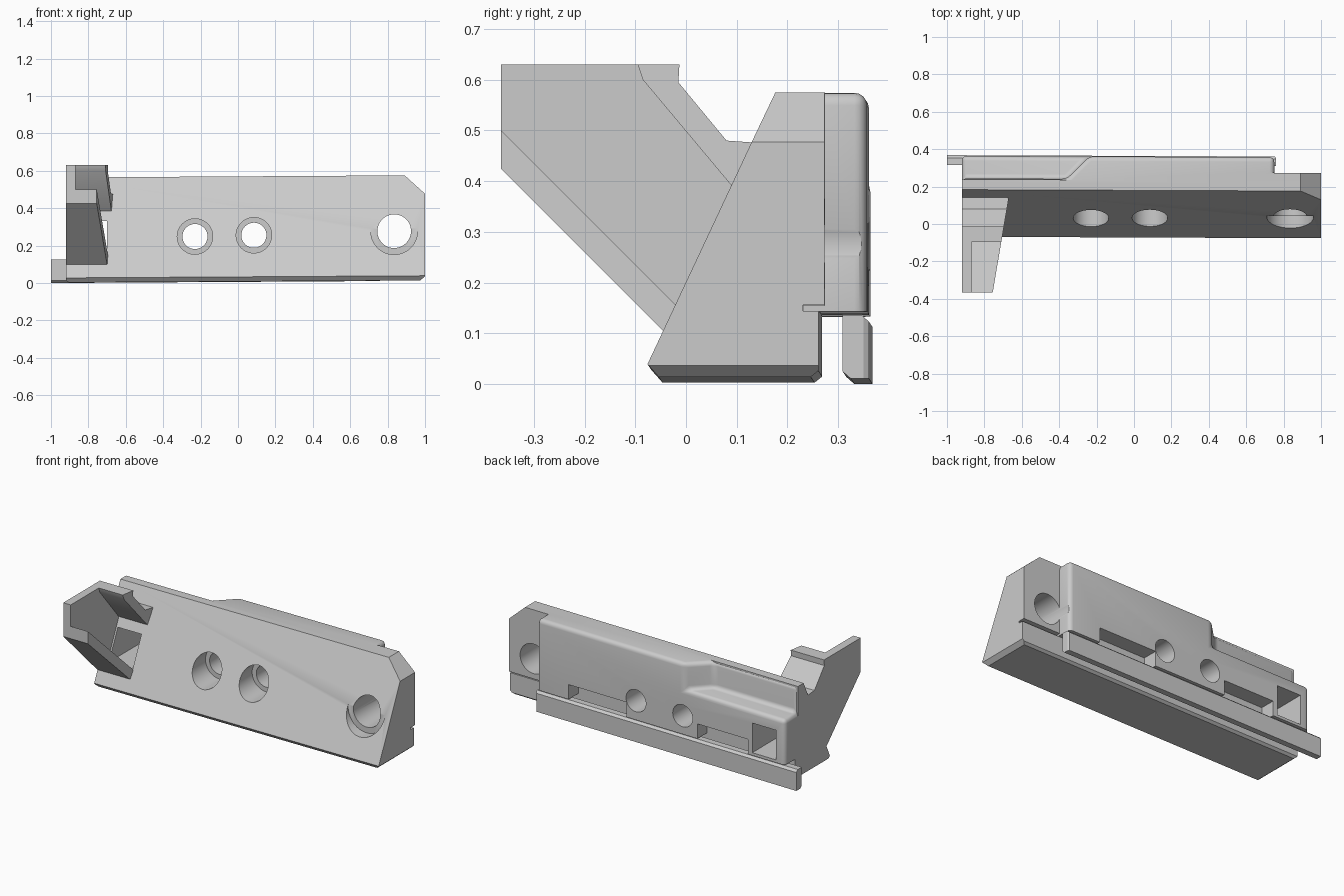
import bpy, bmesh, math
from mathutils import Matrix, Vector

cube = bpy.data.objects.get("Cube")
if cube:
    bpy.data.objects.remove(cube, do_unlink=True)

grey = bpy.data.materials.new("matte_grey")
grey.use_nodes = True
colour = (0.6, 0.6, 0.6, 1)
grey.diffuse_color = colour
grey.node_tree.nodes["Principled BSDF"].inputs["Base Color"].default_value = colour


def add_object(name, bm):
    bmesh.ops.recalc_face_normals(bm, faces=bm.faces)
    mesh = bpy.data.meshes.new(name)
    bm.to_mesh(mesh)
    bm.free()
    mesh.materials.append(grey)
    obj = bpy.data.objects.new(name, mesh)
    bpy.context.collection.objects.link(obj)
    return obj


def prism(name, axis, points, start, end):
    """Extrude a 2D profile along an axis; ends may be functions of the point."""
    bm = bmesh.new()
    rings = []
    for limit in (start, end):
        ring = []
        for p in points:
            co = list(p)
            co.insert("xyz".index(axis), limit(p) if callable(limit) else limit)
            ring.append(bm.verts.new(co))
        rings.append(ring)
        bm.faces.new(ring)
    for i in range(len(points)):
        j = (i + 1) % len(points)
        bm.faces.new((rings[0][i], rings[0][j], rings[1][j], rings[1][i]))
    return add_object(name, bm)


def box(name, x0, x1, y0, y1, z0, z1):
    return prism(name, "x", [(y0, z0), (y1, z0), (y1, z1), (y0, z1)], x0, x1)


def drill(x, z, radius, y0, y1):
    turns = [math.tau * i / 48 for i in range(48)]
    ring = [(x + radius * math.cos(t), z + radius * math.sin(t)) for t in turns]
    return prism("drill", "y", ring, y0, y1)


def apply(obj, mod):
    bpy.ops.object.select_all(action="DESELECT")
    bpy.context.view_layer.objects.active = obj
    obj.select_set(True)
    bpy.ops.object.modifier_apply(modifier=mod.name)


def combine(obj, other, operation="DIFFERENCE"):
    mod = obj.modifiers.new("combine", "BOOLEAN")
    mod.operation = operation
    mod.solver = "EXACT"
    mod.object = other
    apply(obj, mod)
    bpy.data.objects.remove(other, do_unlink=True)


def bevel(obj, width, segments):
    mod = obj.modifiers.new("bevel", "BEVEL")
    mod.width = width
    mod.segments = segments
    mod.limit_method = "ANGLE"
    mod.angle_limit = math.radians(30)
    apply(obj, mod)


LEFT, TOP, FLOOR = -0.92, 0.57, 0.008

# Wedge body with a sloping front
body = prism("main_body", "x", [
    (-0.05, FLOOR), (0.25, FLOOR), (0.265, 0.02), (0.265, 0.138), (0.235, 0.138),
    (0.235, TOP), (0.18, TOP), (-0.072, 0.033)], LEFT, 1.0)

# Rounded rear housing with a lowered ledge
housing = box("housing", LEFT, 0.75, 0.19, 0.36, 0.0, TOP)
combine(housing, prism("ledge_cut", "z", [
    (-1.1, 0.24), (-0.36, 0.24), (-0.24, 0.36), (-0.24, 0.5), (-1.1, 0.5)], 0.41, 0.7))
bevel(housing, 0.03, 4)
combine(housing, box("housing_trim", -1.2, 1.2, 0, 0.6, -0.1, 0.138))
combine(body, housing, "UNION")
combine(body, box("rear_pad", 0.6, 1.0, 0.2, 0.277, 0.15, TOP), "UNION")

# Corner chamfers
for points in (
    [(0.89, TOP + 0.001), (0.89, 0.7), (1.1, 0.7), (1.1, 0.47), (1.001, 0.47)],
    [(0.975, -0.01), (0.975, FLOOR), (1.0, 0.03), (1.1, 0.03), (1.1, -0.01)],
    [(LEFT + 0.015, -0.01), (LEFT + 0.015, FLOOR), (LEFT, 0.02), (-1.1, 0.02), (-1.1, -0.01)],
):
    combine(body, prism("chamfer_cut", "y", points, -0.5, 0.6))

# Bolt holes with counterbores
for x, z, inner, outer, depth in (
    (-0.23, 0.25, 0.067, 0.095, 0.15),
    (0.085, 0.255, 0.067, 0.095, 0.15),
    (0.835, 0.272, 0.09, 0.125, 0.047),
):
    combine(body, drill(x, z, inner, -0.5, 0.6))
    combine(body, drill(x, z, outer, -0.5, depth))

# Rear pockets and the window behind the hook
for x0, x1 in ((0.15, 0.54), (-0.67, -0.33)):
    combine(body, box("pocket_cut", x0, x1, 0.266, 0.5, 0.1, 0.228))
combine(body, box("window_cut", -0.86, -0.70, -0.5, 0.5, 0.155, 0.335))

# Rail under the housing
rail = prism("lower_rail", "x", [
    (0.328, 0.006), (0.364, 0.006), (0.364, 0.118), (0.35, 0.131),
    (0.312, 0.131), (0.312, 0.02)], -1.0, 0.76)
combine(rail, prism("rail_end_cut", "z", [
    (0.75, 0.37), (0.762, 0.35), (0.8, 0.35), (0.8, 0.4), (0.75, 0.4)], -0.1, 0.3))

# Slight skew of the body against the base
skew = Matrix.Identity(4)
skew[1][0] = -0.004
skew[2][0] = 0.006
for obj in (body, rail):
    obj.data.transform(skew)


# Open hook: side wall, sloping floor and roof
def hook_edge(p):
    return -0.70 + 0.17 * (p[0] + 0.04)


hook = prism("hook_wall", "x", [
    (-0.365, 0.425), (-0.365, 0.63), (-0.05, 0.63), (0.1, 0.45), (0.14, 0.43),
    (0.0, 0.1), (-0.04, 0.1)], LEFT, -0.87)
floor = prism("hook_floor", "x", [
    (-0.365, 0.425), (-0.365, 0.5), (-0.015, 0.15), (-0.005, 0.1), (-0.04, 0.1)],
    LEFT, hook_edge)
roof = prism("hook_roof", "x", [
    (-0.095, 0.63), (-0.013, 0.63), (-0.015, 0.595), (0.08, 0.48), (0.15, 0.475),
    (0.15, 0.43), (0.095, 0.385), (-0.085, 0.6)], LEFT, hook_edge)
combine(hook, floor, "UNION")
combine(hook, roof, "UNION")
hook.name = "hook"

for obj in (body, rail, hook):
    bpy.ops.object.select_all(action="DESELECT")
    bpy.context.view_layer.objects.active = obj
    obj.select_set(True)
    bpy.ops.object.shade_smooth_by_angle(angle=math.radians(30))
